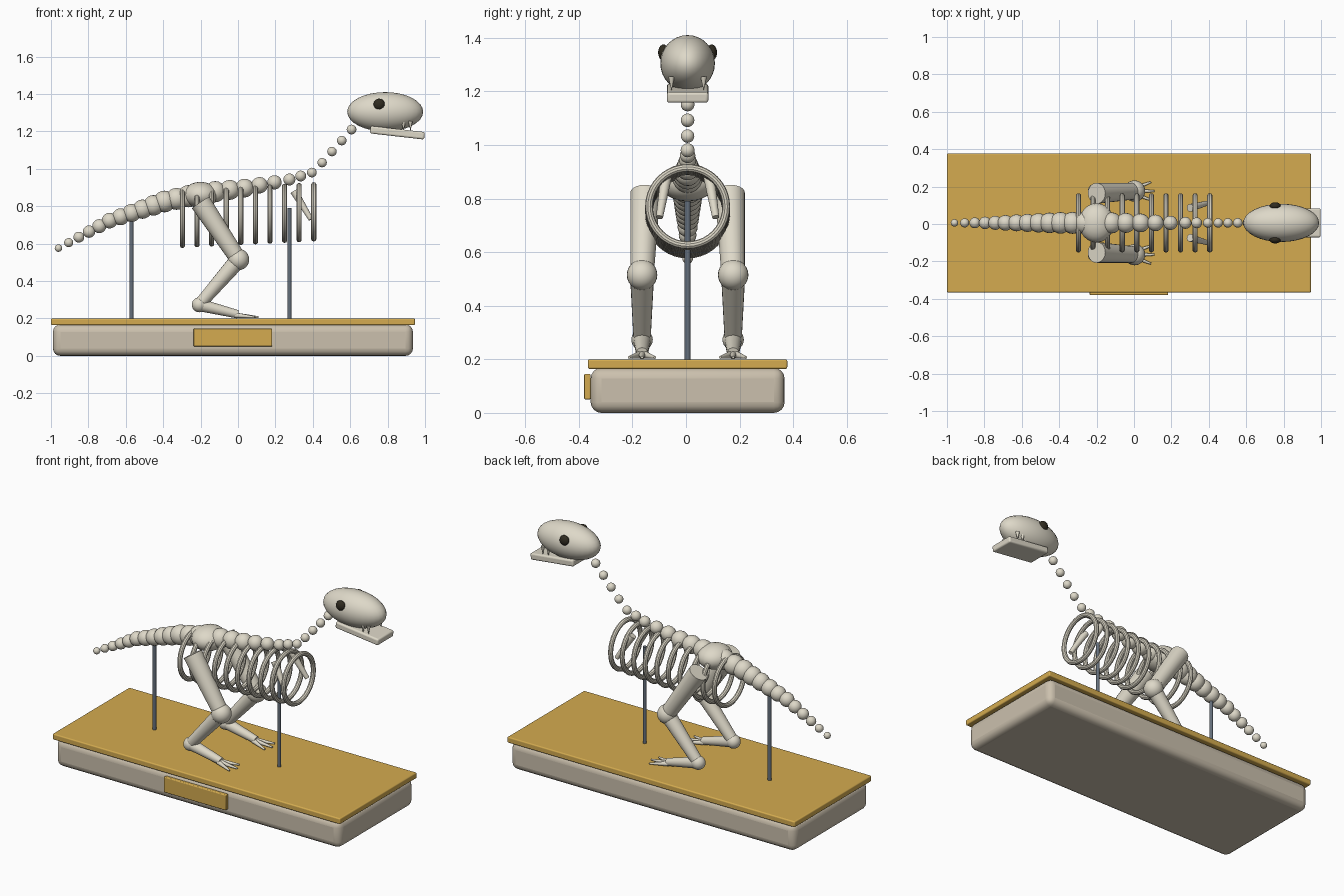
import bpy, math
from mathutils import Vector

if "Cube" in bpy.data.objects:
    bpy.data.objects.remove(bpy.data.objects["Cube"])

CY = 0.006  # centre line of the skeleton


def material(name, r, g, b):
    m = bpy.data.materials.new(name)
    m.diffuse_color = (r, g, b, 1)
    m.use_nodes = True
    m.node_tree.nodes["Principled BSDF"].inputs["Base Color"].default_value = m.diffuse_color
    return m


BONE = material("bone", 0.73, 0.69, 0.58)
STONE = material("stone", 0.60, 0.53, 0.42)
GOLD = material("gold", 0.66, 0.41, 0.08)
STEEL = material("steel", 0.13, 0.16, 0.20)
DARK = material("dark", 0.03, 0.025, 0.015)


def finish(name, mat):
    ob = bpy.context.object
    ob.name = name
    ob.data.materials.append(mat)
    bpy.ops.object.shade_smooth_by_angle(angle=math.radians(35))
    return ob


def box(name, loc, size, mat, bevel, tilt=0):
    bpy.ops.mesh.primitive_cube_add(size=1, location=loc)
    ob = bpy.context.object
    ob.scale = size
    bpy.ops.object.transform_apply(location=False, rotation=False, scale=True)
    ob.rotation_euler.y = tilt
    mod = ob.modifiers.new("bevel", 'BEVEL')
    mod.width, mod.segments = bevel, 4
    return finish(name, mat)


def ball(name, loc, radii, mat=BONE, seg=24):
    bpy.ops.mesh.primitive_uv_sphere_add(segments=seg, ring_count=seg // 2, radius=1, location=loc)
    bpy.context.object.scale = radii
    bpy.ops.object.transform_apply(location=False, rotation=False, scale=True)
    return finish(name, mat)


def rod(name, a, b, r1, r2, mat=BONE):
    a, b = Vector(a), Vector(b)
    bpy.ops.mesh.primitive_cone_add(vertices=20, radius1=r1, radius2=r2,
                                    depth=(b - a).length, location=(a + b) / 2)
    bpy.context.object.rotation_euler = (b - a).to_track_quat('Z', 'Y').to_euler()
    return finish(name, mat)


# Display base, top plate, plaque and support poles
box("base", (-0.027, CY, 0.084), (1.925, 0.724, 0.168), STONE, 0.04)
box("base_plate", (-0.027, CY, 0.182), (1.946, 0.744, 0.036), GOLD, 0.007)
box("plaque", (-0.027, -0.368, 0.098), (0.42, 0.024, 0.095), GOLD, 0.005)
for x, top in ((-0.57, 0.74), (0.275, 0.79)):
    rod("support_pole", (x, CY, 0.19), (x, CY, top), 0.011, 0.011, STEEL)

# Spine: (x, z, radius, number of vertebrae up to the next point)
spine = [(-0.96, 0.576, 0.02, 5), (-0.687, 0.723, 0.042, 5), (-0.393, 0.825, 0.058, 3),
         (-0.20, 0.868, 0.06, 3), (0.035, 0.897, 0.05, 3), (0.275, 0.943, 0.032, 2),
         (0.395, 0.98, 0.026, 1), (0.45, 1.033, 0.025, 3), (0.607, 1.21, 0.026, 1)]
for p, q in zip(spine, spine[1:] + spine[-1:]):
    for i in range(p[3]):
        x, z, r = (p[k] + (q[k] - p[k]) * i / p[3] for k in range(3))
        ball("vertebra", (x, CY, z), (r, r, r), seg=20)
ball("pelvis", (-0.20, CY, 0.86), (0.095, 0.105, 0.07))

# Rib rings
for i in range(10):
    t = i / 9
    bpy.ops.mesh.primitive_torus_add(major_radius=0.144, minor_radius=0.0145,
                                     major_segments=40, minor_segments=10,
                                     location=(-0.297 + 0.702 * t, CY, 0.735 + 0.035 * t),
                                     rotation=(0, math.pi / 2, 0))
    finish("rib", BONE)

# Skull, jaw
ball("skull", (0.787, CY, 1.305), (0.203, 0.102, 0.105), seg=32)
box("jaw", (0.852, CY, 1.193), (0.292, 0.155, 0.04), BONE, 0.01, math.radians(6.5))

for s, side in ((-1, "right"), (1, "left")):
    def P(x, y, z):
        return (x, CY + s * y, z)

    # Eyes and teeth
    ball(side + "_eye", P(0.755, 0.09, 1.345), (0.03, 0.02, 0.03), DARK)
    for x in (0.885, 0.922):
        rod(side + "_tooth", P(x, 0.06, 1.255), P(x, 0.06, 1.205), 0.012, 0.001)

    # Small arm
    rod(side + "_arm", P(0.30, 0.08, 0.88), P(0.39, 0.105, 0.73), 0.021, 0.013)

    # Leg
    hip, knee = P(-0.20, 0.158, 0.82), P(0.003, 0.17, 0.515)
    ankle, foot = P(-0.207, 0.17, 0.273), P(0.0, 0.17, 0.222)
    rod(side + "_thigh", hip, knee, 0.056, 0.044)
    ball(side + "_knee", knee, (0.057,) * 3)
    rod(side + "_shin", knee, ankle, 0.045, 0.032)
    ball(side + "_ankle", ankle, (0.04,) * 3)
    rod(side + "_foot", ankle, foot, 0.034, 0.022)
    for spread in (-0.048, 0, 0.048):
        rod(side + "_toe", P(-0.01, 0.17 + spread * 0.2, 0.217),
            P(0.11 - abs(spread) * 0.4, 0.17 + spread, 0.207), 0.014, 0.005)
